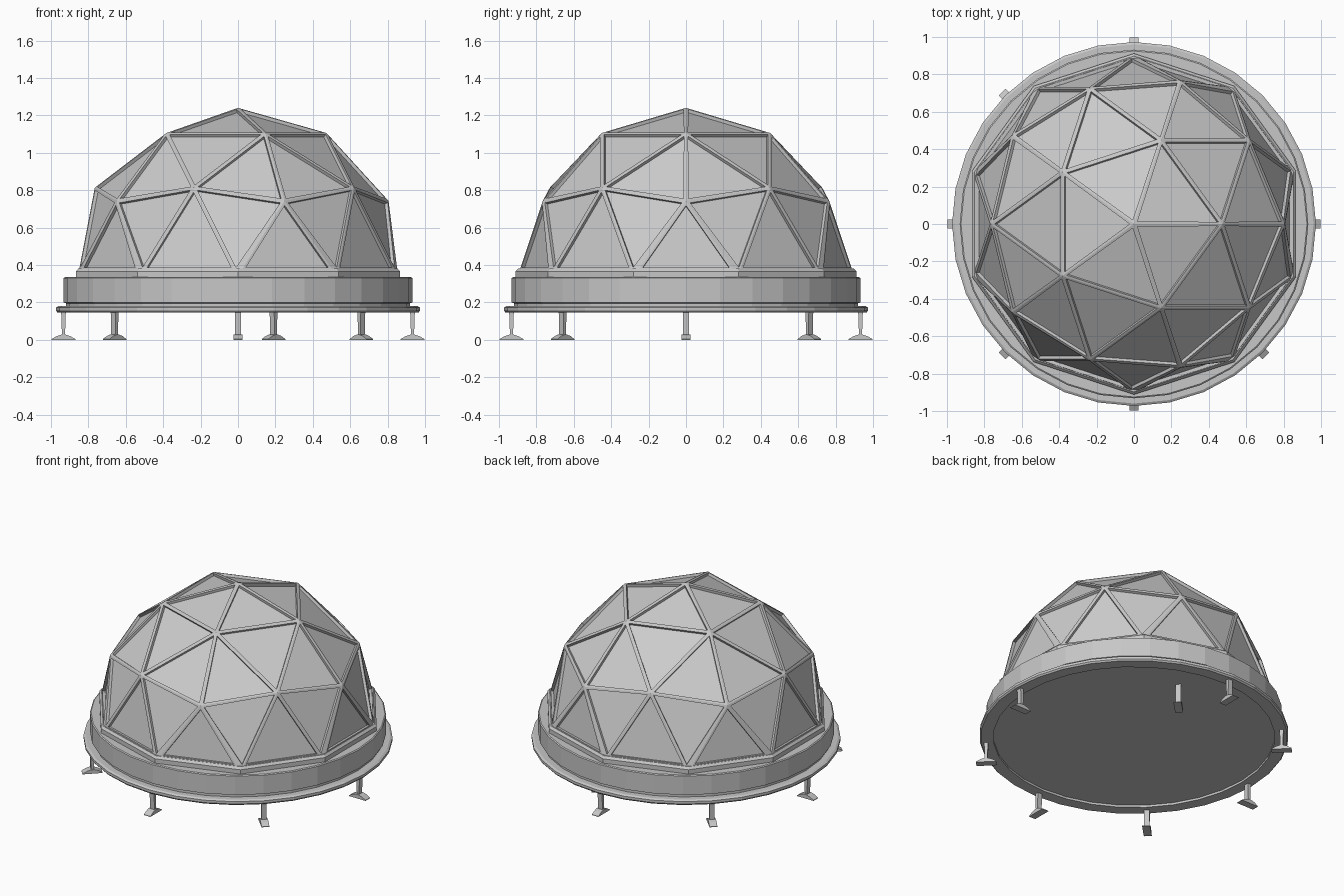
import bpy, bmesh, math
from mathutils import Matrix, Vector

if "Cube" in bpy.data.objects:
    bpy.data.objects.remove(bpy.data.objects["Cube"])


def material(name, v):
    m = bpy.data.materials.new(name)
    m.diffuse_color = (v, v, v, 1)
    m.use_nodes = True
    m.node_tree.nodes["Principled BSDF"].inputs["Base Color"].default_value = m.diffuse_color
    return m


FRAME = material("frame_grey", 0.57)
PANEL = material("panel_grey", 0.6)


def make_object(name, bm, mats):
    mesh = bpy.data.meshes.new(name)
    bm.to_mesh(mesh)
    bm.free()
    for m in mats:
        mesh.materials.append(m)
    ob = bpy.data.objects.new(name, mesh)
    bpy.context.collection.objects.link(ob)
    return ob


def lathe(name, profile, sides, offset=0.0):
    """Revolve (radius, height) points; the ends are capped when not on the axis."""
    bm = bmesh.new()
    rings = []
    for r, z in profile:
        rings.append([bm.verts.new((r * math.cos(offset + i * math.tau / sides),
                                    r * math.sin(offset + i * math.tau / sides), z))
                      for i in range(sides)])
    for a, b in zip(rings, rings[1:]):
        for i in range(sides):
            j = (i + 1) % sides
            bm.faces.new((a[i], a[j], b[j], b[i]))
    bm.faces.new(rings[0][::-1])
    bm.faces.new(rings[-1])
    bmesh.ops.recalc_face_normals(bm, faces=bm.faces)
    return make_object(name, bm, [FRAME])


# Floor flange with a shallow recess underneath
lathe("floor_flange", [(0.885, 0.16), (0.885, 0.145), (0.965, 0.145), (0.973, 0.155),
                       (0.973, 0.172), (0.96, 0.18)], 32)

# Low drum wall under the dome, standing on a narrow neck
lathe("base_wall", [(0.92, 0.17), (0.92, 0.195), (0.932, 0.2), (0.932, 0.33),
                    (0.925, 0.335)], 32)

# Ten-sided kerb carrying the dome
lathe("dome_kerb", [(0.912, 0.33), (0.912, 0.365), (0.898, 0.38)], 10, math.radians(18))

# Geodesic dome: upper half of a twice-divided icosahedron
R, CENTRE = 0.9, 0.34
bm = bmesh.new()
bmesh.ops.create_icosphere(bm, subdivisions=2, radius=R)
ring = next(v for v in bm.verts if abs(v.co.z - R * 0.4472) < 0.01)
turn = math.atan2(ring.co.y, ring.co.x)
bmesh.ops.rotate(bm, verts=bm.verts, cent=(0, 0, 0), matrix=Matrix.Rotation(-turn, 3, 'Z'))
bmesh.ops.delete(bm, geom=[v for v in bm.verts if v.co.z < -0.01], context='VERTS')
bmesh.ops.translate(bm, verts=bm.verts, vec=(0, 0, CENTRE))
panes = list(bm.faces)
corners = set(bm.verts)
# Struts are the border of every triangle, panels are sunk between them
bmesh.ops.inset_individual(bm, faces=panes, thickness=0.025, depth=0.0)
for v in bm.verts:
    if v not in corners and v.co.z < 0.385:
        # clear the kerb by sliding the lower pane corners up the pane
        pane = next(f for f in v.link_faces if f in panes)
        top = max((w.co for w in pane.verts), key=lambda c: c.z)
        v.co += (top - v.co) * (0.387 - v.co.z) / (top.z - v.co.z)
bmesh.ops.inset_individual(bm, faces=panes, thickness=0.002, depth=-0.018)
for f in panes:
    f.material_index = 1
make_object("geodesic_dome", bm, [FRAME, PANEL])


def prism(bm, outline, half_width, place):
    """Extrude a radial (r, z) outline sideways and place it."""
    sides = [[bm.verts.new(place @ Vector((r, s * half_width, z))) for r, z in outline]
             for s in (-1, 1)]
    bm.faces.new(sides[0])
    bm.faces.new(sides[1][::-1])
    n = len(outline)
    for i in range(n):
        j = (i + 1) % n
        bm.faces.new((sides[0][j], sides[0][i], sides[1][i], sides[1][j]))


# Legs: a tapered post on a humped foot; one stands out of line below the floor
for k in range(8):
    angle = k * math.pi / 4
    centre = Vector((0.933 * math.cos(angle), 0.933 * math.sin(angle), 0))
    if k == 1:
        centre.x = 0.19
    place = Matrix.Translation(centre) @ Matrix.Rotation(angle, 4, 'Z')
    bm = bmesh.new()
    prism(bm, [(-0.064, 0), (0.064, 0), (0.064, 0.004), (0.035, 0.02), (0.012, 0.027),
               (-0.012, 0.027), (-0.035, 0.02), (-0.064, 0.004)], 0.025, place)
    prism(bm, [(-0.008, 0.02), (0.008, 0.02), (0.013, 0.165), (-0.013, 0.165)], 0.017, place)
    bmesh.ops.recalc_face_normals(bm, faces=bm.faces)
    make_object("leg_%d" % (k + 1), bm, [FRAME])
